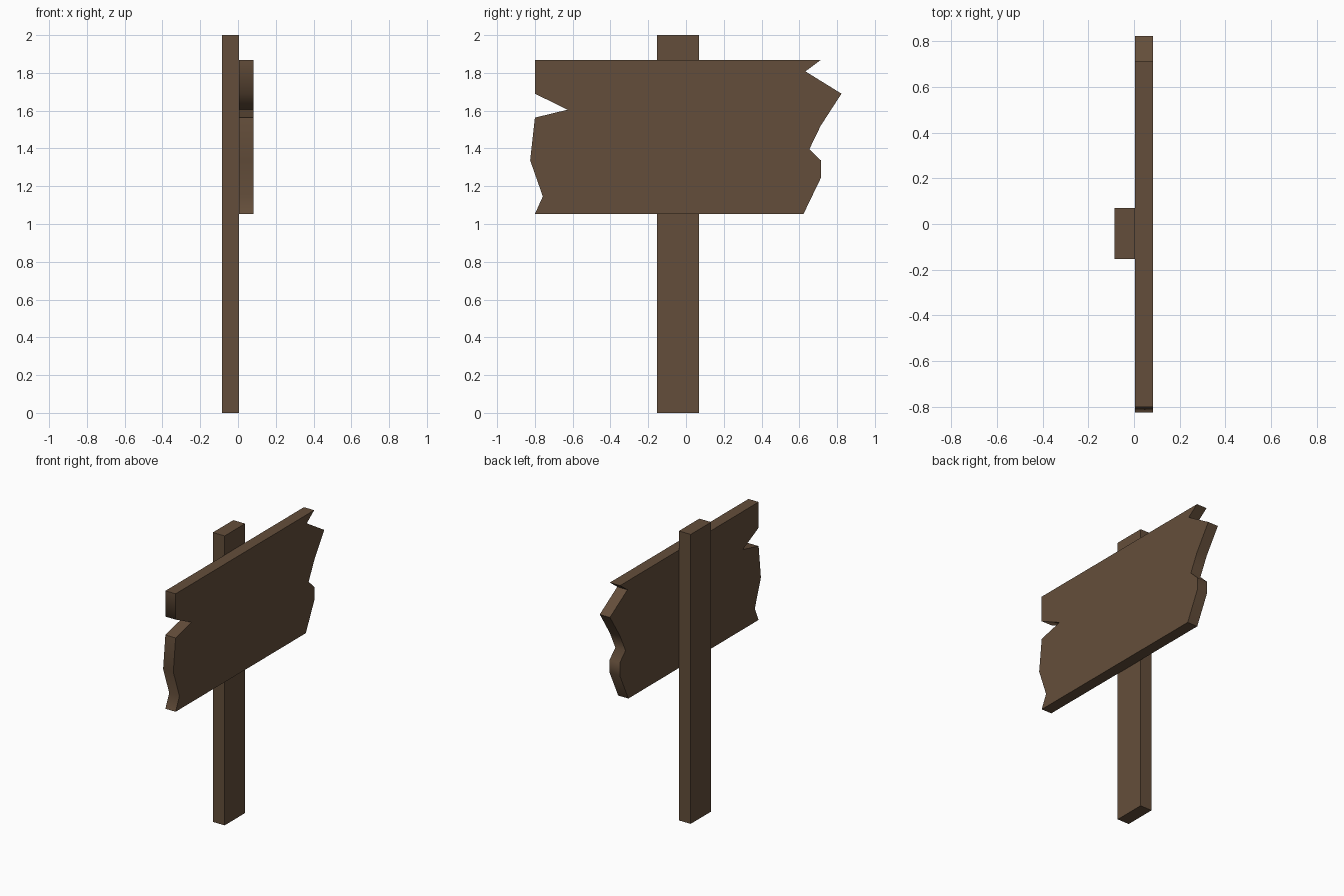
import bpy, bmesh

if "Cube" in bpy.data.objects:
    bpy.data.objects.remove(bpy.data.objects["Cube"])

wood = bpy.data.materials.new("dark brown wood")
wood.diffuse_color = (0.127, 0.076, 0.043, 1)
wood.use_nodes = True
wood.node_tree.nodes["Principled BSDF"].inputs["Base Color"].default_value = wood.diffuse_color


def extrude_profile(name, profile, x0, x1, soft=()):
    """Extrude a (y, z) outline along x; corners listed in soft are shaded smooth."""
    bm = bmesh.new()
    back = [bm.verts.new((x0, y, z)) for y, z in profile]
    front = [bm.verts.new((x1, y, z)) for y, z in profile]
    bm.faces.new(back)
    bm.faces.new(front[::-1])
    n = len(profile)
    for i in range(n):
        j = (i + 1) % n
        bm.faces.new((back[i], front[i], front[j], back[j]))
    bmesh.ops.recalc_face_normals(bm, faces=bm.faces)
    for f in bm.faces:
        f.smooth = True
    for e in bm.edges:
        e.smooth = False
    for i in soft:
        bm.edges.get((back[i], front[i])).smooth = True
    mesh = bpy.data.meshes.new(name)
    bm.to_mesh(mesh)
    bm.free()
    mesh.materials.append(wood)
    obj = bpy.data.objects.new(name, mesh)
    bpy.context.collection.objects.link(obj)
    return obj


# upright post
extrude_profile("post", [(-0.153, 0), (0.07, 0), (0.07, 2), (-0.153, 2)], -0.085, 0.005)

# broken sign board with ragged ends
board = [(-0.80, 1.868), (0.713, 1.868), (0.632, 1.808), (0.823, 1.69),
         (0.713, 1.52), (0.653, 1.396), (0.716, 1.335), (0.716, 1.248),
         (0.622, 1.053), (-0.80, 1.053), (-0.758, 1.146), (-0.825, 1.337),
         (-0.80, 1.563), (-0.627, 1.605), (-0.80, 1.69)]
extrude_profile("sign_board", board, 0.005, 0.083, soft=(4, 5, 6, 7, 10, 11, 14))
